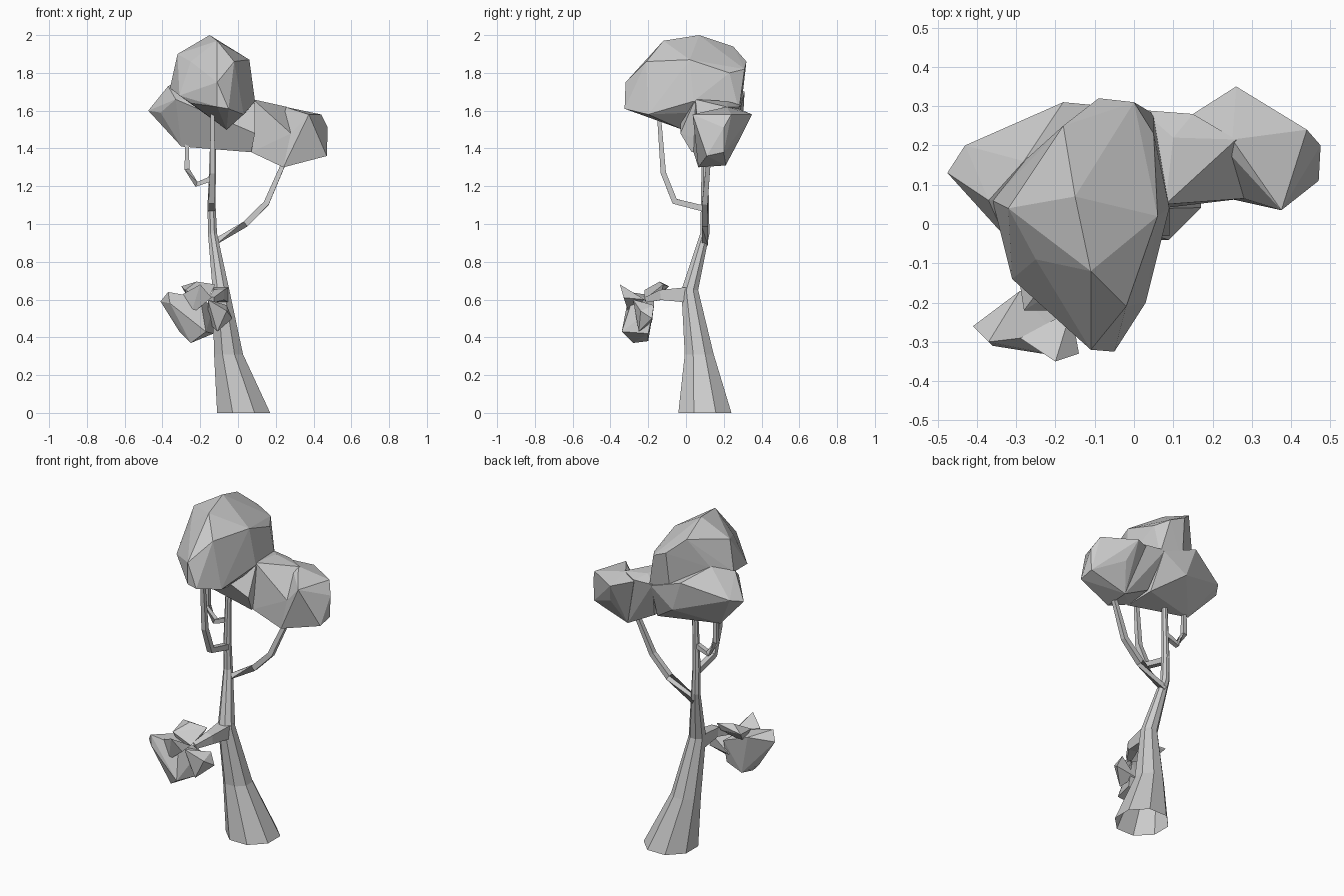
import bpy
import bmesh
import math
from mathutils import Vector

default_cube = bpy.data.objects.get("Cube")
if default_cube:
    bpy.data.objects.remove(default_cube, do_unlink=True)

# Single plain grey material
grey = bpy.data.materials.new("plain_grey")
grey.use_nodes = True
colour = (0.6, 0.6, 0.6, 1)
grey.diffuse_color = colour
grey.node_tree.nodes["Principled BSDF"].inputs["Base Color"].default_value = colour


def finish(name, bm):
    """Turn a bmesh into a flat-shaded grey object."""
    bmesh.ops.recalc_face_normals(bm, faces=bm.faces)
    mesh = bpy.data.meshes.new(name)
    bm.to_mesh(mesh)
    bm.free()
    mesh.materials.append(grey)
    obj = bpy.data.objects.new(name, mesh)
    bpy.context.scene.collection.objects.link(obj)
    return obj


def limb(name, path, sides=4, level=False):
    """Tapered tube through (x, y, z, radius) stations, open at the start."""
    bm = bmesh.new()
    centres = [Vector(station[:3]) for station in path]
    rings = []
    for i, station in enumerate(path):
        before = centres[max(i - 1, 0)]
        after = centres[min(i + 1, len(path) - 1)]
        axis = Vector((0, 0, 1)) if level else (after - before).normalized()
        helper = Vector((1, 0, 0)) if abs(axis.x) < 0.8 else Vector((0, 1, 0))
        u = axis.cross(helper).normalized()
        v = axis.cross(u)
        ring = []
        for k in range(sides):
            angle = math.tau * (k + 0.5) / sides
            offset = u * math.cos(angle) + v * math.sin(angle)
            ring.append(bm.verts.new(centres[i] + offset * station[3]))
        rings.append(ring)
    for lower, upper in zip(rings, rings[1:]):
        for k in range(sides):
            n = (k + 1) % sides
            bm.faces.new((lower[k], lower[n], upper[n], upper[k]))
    bm.faces.new(rings[-1])
    return finish(name, bm)


def clump(name, corners):
    """Faceted leaf mass: the hull around a few corner points."""
    bm = bmesh.new()
    for corner in corners:
        bm.verts.new(corner)
    result = bmesh.ops.convex_hull(bm, input=bm.verts)
    unused = {v for v in result["geom_interior"] + result["geom_unused"]
              if isinstance(v, bmesh.types.BMVert)}
    bmesh.ops.delete(bm, geom=list(unused), context="VERTS")
    return finish(name, bm)


# Leaning trunk with a flared foot
limb("trunk", [
    (.03, .1, 0, .152), (-.05, .07, .31, .083), (-.09, .02, .65, .048),
    (-.135, .1, .95, .026), (-.14, .1, 1.1, .023), (-.13, .1, 1.5, .016),
], sides=8, level=True)

# Branches
limb("left_branch", [
    (-.13, .1, .9, .022), (.04, .1, 1, .023), (.15, .1, 1.11, .021),
    (.25, .12, 1.34, .016)])
limb("front_branch", [
    (-.14, .1, 1.08, .023), (-.14, -.06, 1.12, .023),
    (-.135, -.12, 1.27, .02), (-.135, -.145, 1.6, .014)])
limb("right_branch", [
    (-.14, .1, 1.24, .02), (-.22, .1, 1.21, .02),
    (-.27, .1, 1.29, .018), (-.27, .1, 1.45, .015)])
limb("low_branch", [
    (-.09, .03, .625, .06), (-.1, -.13, .625, .038), (-.14, -.21, .6, .02)])

# Main crown
clump("upper_crown", [
    (-.15, .07, 2), (-.11, -.12, 1.97), (-.18, .25, 1.94), (.06, .02, 1.87),
    (-.32, .04, 1.9), (-.25, -.09, 1.86), (-.02, -.21, 1.86),
    (-.09, .32, 1.86), (0, .31, 1.82), (.05, .23, 1.8),
    (-.11, -.32, 1.75), (-.05, -.325, 1.61), (-.11, -.32, 1.62),
    (-.31, -.14, 1.68), (-.25, -.18, 1.64), (.03, -.2, 1.58),
    (.09, .04, 1.65), (-.36, .06, 1.72), (-.06, -.02, 1.5),
    (.05, .28, 1.6), (-.1, .29, 1.6), (-.28, .16, 1.76)])

# Crown spreading to the right and back
clump("right_crown", [
    (-.475, .13, 1.6), (-.43, .2, 1.62), (-.37, .06, 1.73),
    (-.28, .16, 1.77), (-.41, .06, 1.59), (-.33, -.03, 1.66),
    (-.3, .1, 1.41), (-.12, .1, 1.41), (.07, .03, 1.38),
    (-.18, .31, 1.7), (-.12, .3, 1.52), (.09, -.03, 1.48),
    (.05, .2, 1.4), (.03, .29, 1.62), (.09, .04, 1.64)])

# Crown spreading to the left, narrowing before its outer knob
clump("left_crown_neck", [
    (.08, .05, 1.66), (.1, .22, 1.65), (.02, .29, 1.63),
    (.15, .28, 1.62), (.26, .215, 1.62), (.28, .065, 1.48),
    (.24, .065, 1.3), (.24, .21, 1.31), (.07, .04, 1.38), (.07, .2, 1.4)])
clump("left_crown_knob", [
    (.25, .215, 1.62), (.15, .28, 1.61), (.26, .35, 1.58), (.44, .24, 1.58),
    (.475, .2, 1.51), (.47, .11, 1.36), (.47, .2, 1.38),
    (.375, .035, 1.58), (.28, .065, 1.48), (.24, .065, 1.3),
    (.33, .1, 1.33), (.24, .21, 1.31), (.3, .29, 1.46)])

# Small bush on the low branch, made of overlapping clumps
clump("bush_body", [
    (-.41, -.26, .59), (-.37, -.3, .64), (-.36, -.31, .58), (-.29, -.17, .62),
    (-.31, -.25, .43), (-.25, -.28, .37), (-.23, -.2, .38),
    (-.13, -.2, .42), (-.17, -.34, .43), (-.2, -.28, .61), (-.13, -.17, .56)])
clump("bush_front", [
    (-.2, -.35, .68), (-.29, -.29, .63), (-.14, -.33, .61), (-.25, -.3, .52),
    (-.16, -.22, .6)])
clump("bush_left", [
    (-.03, -.18, .5), (-.06, -.17, .57), (-.06, -.24, .54), (-.11, -.25, .43),
    (-.16, -.18, .48), (-.16, -.28, .6)])
clump("bush_top", [
    (-.3, -.09, .67), (-.22, -.14, .695), (-.12, -.12, .68), (-.14, -.13, .64),
    (-.27, -.13, .64), (-.28, -.22, .65), (-.24, -.2, .57), (-.16, -.22, .6)])
